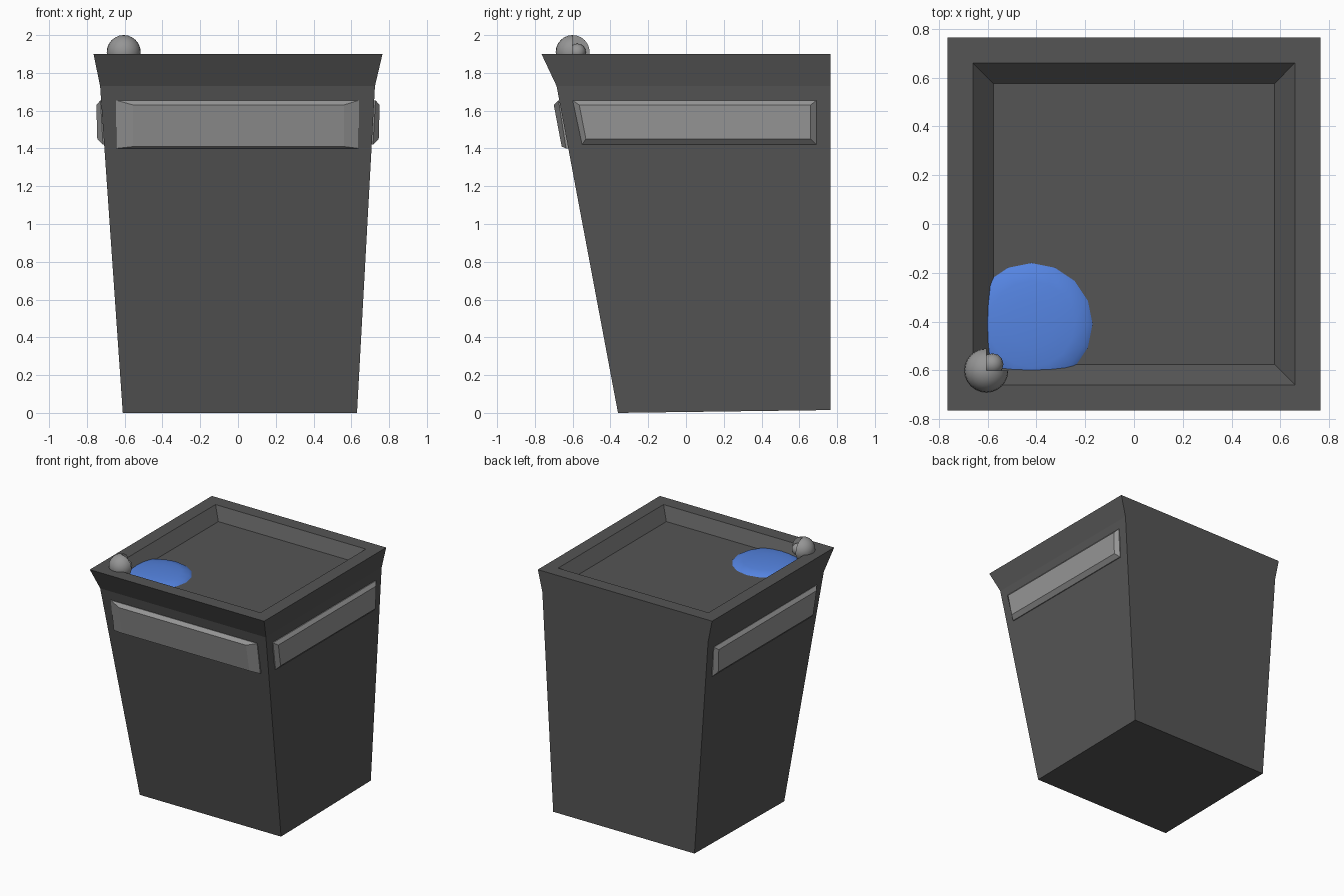
import bpy, bmesh, math
from mathutils import Vector

if "Cube" in bpy.data.objects:
    bpy.data.objects.remove(bpy.data.objects["Cube"])


def material(name, rgb):
    m = bpy.data.materials.new(name)
    m.use_nodes = True
    m.diffuse_color = (*rgb, 1)
    m.node_tree.nodes["Principled BSDF"].inputs["Base Color"].default_value = (*rgb, 1)
    return m


dark = material("dark grey", (0.09, 0.09, 0.09))
light = material("light grey", (0.3, 0.3, 0.3))
blue = material("blue", (0.09, 0.23, 0.75))


def finish(name, bm, mat, smooth=False):
    bmesh.ops.recalc_face_normals(bm, faces=bm.faces)
    mesh = bpy.data.meshes.new(name)
    bm.to_mesh(mesh)
    bm.free()
    mesh.materials.append(mat)
    ob = bpy.data.objects.new(name, mesh)
    bpy.context.collection.objects.link(ob)
    if smooth:
        bpy.ops.object.select_all(action='DESELECT')
        ob.select_set(True)
        bpy.context.view_layer.objects.active = ob
        bpy.ops.object.shade_smooth_by_angle(angle=math.radians(40))
    return ob


def loft(name, rings, mat):
    """Join four-cornered rings and cap both ends."""
    bm = bmesh.new()
    loops = [[bm.verts.new(p) for p in ring] for ring in rings]
    for a, b in zip(loops, loops[1:]):
        for i in range(4):
            j = (i + 1) % 4
            bm.faces.new((a[i], a[j], b[j], b[i]))
    bm.faces.new(loops[0])
    bm.faces.new(loops[-1])
    return finish(name, bm, mat)


def ring(x0, x1, y0, y1, z, z_back=None):
    zb = z if z_back is None else z_back
    return [(x0, y0, z), (x1, y0, z), (x1, y1, zb), (x0, y1, zb)]


def square(r, z):
    return ring(-r, r, -r, r, z)


# Tapered bin with a flared rim and a recessed lid
loft("bin_body", [
    ring(-0.61, 0.63, -0.36, 0.765, 0, 0.015),
    ring(-0.73, 0.725, -0.685, 0.765, 1.73),
    square(0.765, 1.9),
    square(0.66, 1.9),
    square(0.575, 1.82),
], dark)

# Raised front panel with bevelled edges
loft("front_panel", [
    [(-0.645, -0.61, 1.40), (0.64, -0.61, 1.40), (0.64, -0.66, 1.655), (-0.645, -0.66, 1.655)],
    [(-0.645, -0.635, 1.40), (0.64, -0.635, 1.40), (0.64, -0.675, 1.655), (-0.645, -0.675, 1.655)],
    [(-0.555, -0.658, 1.41), (0.56, -0.658, 1.41), (0.56, -0.70, 1.63), (-0.555, -0.70, 1.63)],
], light)

# Matching panels on both sides
for name, s in (("left_panel", 1), ("right_panel", -1)):
    loft(name, [
        [(s * 0.69, -0.55, 1.42), (s * 0.69, 0.69, 1.42), (s * 0.70, 0.69, 1.655), (s * 0.70, -0.6, 1.655)],
        [(s * 0.715, -0.55, 1.42), (s * 0.715, 0.69, 1.42), (s * 0.728, 0.69, 1.655), (s * 0.728, -0.6, 1.655)],
        [(s * 0.745, -0.53, 1.45), (s * 0.745, 0.66, 1.45), (s * 0.75, 0.66, 1.63), (s * 0.75, -0.565, 1.63)],
    ], light)

# Flattened blue blob resting in the recess
bm = bmesh.new()
bmesh.ops.create_uvsphere(bm, u_segments=16, v_segments=8, radius=1)
for v in bm.verts:
    v.co = Vector((v.co.x * 0.25, v.co.y * 0.25, v.co.z * 0.035)) + Vector((-0.42, -0.41, 1.82))
finish("blue_blob", bm, blue, True)

# Ball on the corner with one quarter cut away
centre = Vector((-0.605, -0.6, 1.91))
bm = bmesh.new()
steps = 12
profile = []
for i in range(steps + 1):
    a = math.pi * i / steps
    profile.append(bm.verts.new(centre + 0.09 * Vector((0, math.sin(a), math.cos(a)))))
edges = [bm.edges.new(pair) for pair in zip(profile, profile[1:])]
bmesh.ops.spin(bm, geom=profile + edges, cent=centre, axis=(0, 0, 1),
               angle=math.radians(270), steps=18)
bmesh.ops.remove_doubles(bm, verts=bm.verts, dist=0.0005)
for axis in (0, 1):
    flat = [v for v in bm.verts if abs(v.co[axis] - centre[axis]) < 0.0005
            and v.co[1 - axis] > centre[1 - axis] - 0.0005]
    flat.sort(key=lambda v: -v.co.z)
    bm.faces.new(flat)
finish("corner_ball", bm, light, True)

# Small core showing inside the cut
bm = bmesh.new()
bmesh.ops.create_uvsphere(bm, u_segments=12, v_segments=8, radius=0.045)
bmesh.ops.translate(bm, verts=bm.verts, vec=centre + Vector((0.025, 0.025, 0)))
finish("ball_core", bm, light, True)
